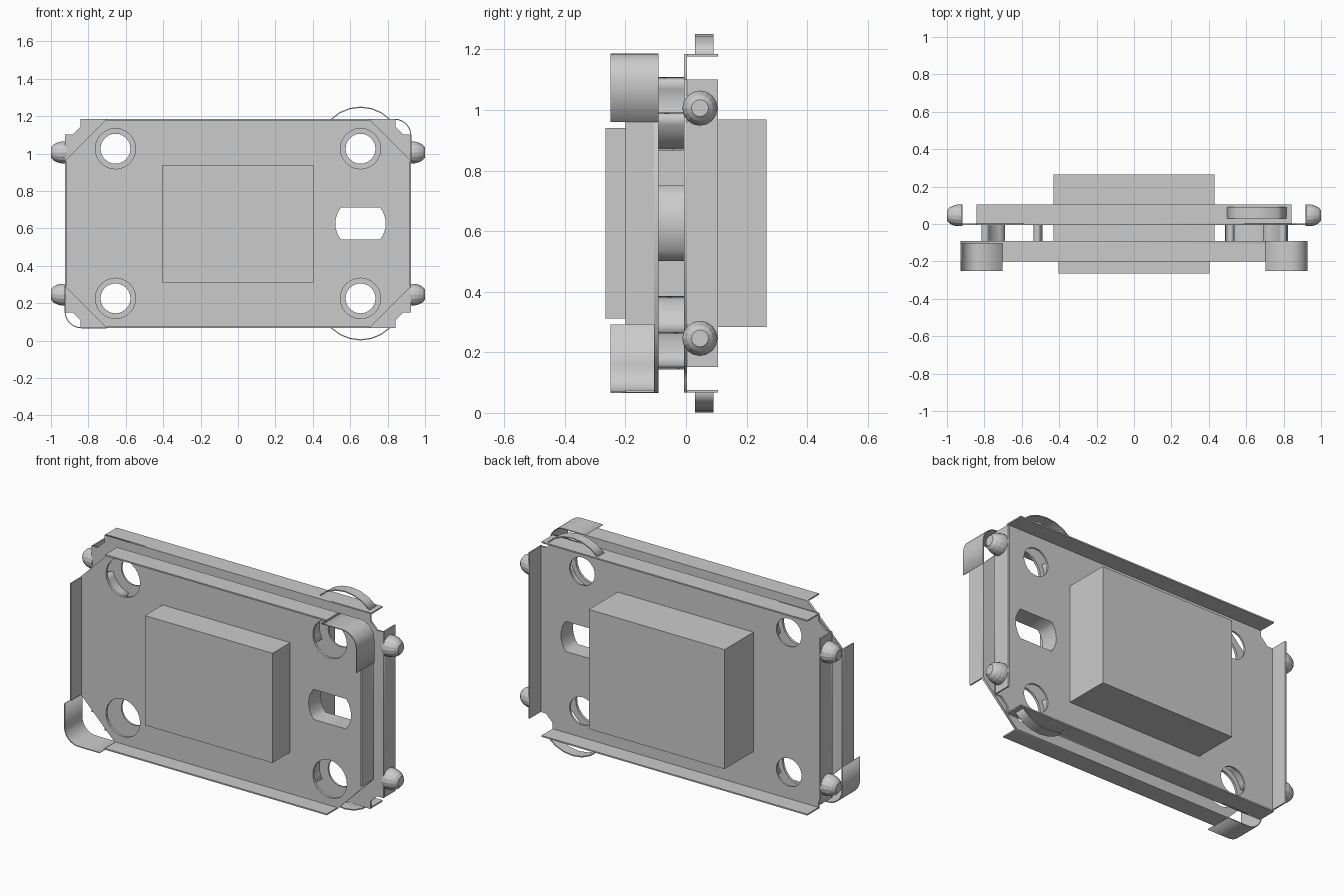
import bpy, bmesh
from math import sin, cos, radians, pi, acos, asin

if "Cube" in bpy.data.objects:
    bpy.data.objects.remove(bpy.data.objects["Cube"])

ZC = 0.626          # height of the centre line
HX, HZ = 0.655, 0.40  # hole offsets from the centre


def arc(cx, cz, r, a0, a1, n):
    """Points on an arc, angles in degrees."""
    return [(cx + r * cos(radians(a0 + (a1 - a0) * i / n)),
             cz + r * sin(radians(a0 + (a1 - a0) * i / n))) for i in range(n + 1)]


def circle(cx, cz, r, n=24):
    return arc(cx, cz, r, 0, 360, n)[:-1]


def slot(cx, r, h, n=6):
    """Circle with flat top and bottom."""
    a = math_deg(asin(h / r))
    return arc(cx, 0, r, -a, a, n) + arc(cx, 0, r, 180 - a, 180 + a, n)


def math_deg(a):
    return a * 180 / pi


def extrude(name, loops, y0, y1):
    """Fill x-z outlines (z relative to ZC), with holes, between y0 and y1."""
    cu = bpy.data.curves.new(name, 'CURVE')
    cu.dimensions = '2D'
    cu.fill_mode = 'BOTH'
    cu.extrude = (y1 - y0) / 2
    for pts in loops:
        s = cu.splines.new('POLY')
        s.points.add(len(pts) - 1)
        for p, (x, z) in zip(s.points, pts):
            p.co = (x, z, 0, 1)
        s.use_cyclic_u = True
    ob = bpy.data.objects.new(name, cu)
    ob.rotation_euler = (pi / 2, 0, 0)
    ob.location = (0, (y0 + y1) / 2, ZC)
    bpy.context.collection.objects.link(ob)
    bpy.ops.object.select_all(action='DESELECT')
    ob.select_set(True)
    bpy.context.view_layer.objects.active = ob
    bpy.ops.object.convert(target='MESH')
    return ob


def box(name, x0, x1, y0, y1, z0, z1):
    bpy.ops.mesh.primitive_cube_add(size=1, location=((x0 + x1) / 2, (y0 + y1) / 2, ZC + (z0 + z1) / 2))
    ob = bpy.context.object
    ob.name = name
    ob.scale = (x1 - x0, y1 - y0, z1 - z0)
    return ob


def band(cx, cz, r0, r1, a0, a1, n):
    return arc(cx, cz, r1, a0, a1, n) + arc(cx, cz, r0, a1, a0, n)


def mirrored(pts, sx, sz):
    return [(x * sx, z * sz) for x, z in pts]


def four(pts):
    """Repeat a corner path in all four quadrants to make a closed outline."""
    return (pts + mirrored(pts, -1, 1)[::-1] + mirrored(pts, -1, -1) + mirrored(pts, 1, -1)[::-1])


SIGNS = [(sx, sz) for sx in (1, -1) for sz in (1, -1)]
slot_hole = slot(HX, 0.135, 0.086)

# Back plate with notched corners
extrude("back_plate",
        [four([(0.925, 0.475), (0.885, 0.475), (0.842, 0.518), (0.842, 0.559)]), slot_hole]
        + [circle(sx * HX, sz * HZ, 0.08) for sx, sz in SIGNS], -0.006, 0.004)

# Front plate with diagonal corners
extrude("front_plate",
        [four([(0.925, 0.335), (0.702, 0.559)]), slot_hole]
        + [circle(sx * HX, sz * HZ, 0.108) for sx, sz in SIGNS], -0.105, -0.091)

# Folded rims of both plates
t = 0.008
for s, v, h in ((1, "top", "right"), (-1, "bottom", "left")):
    for name, y0, y1, w, d in (("back", 0.003, 0.105, 0.842, 0.475),
                               ("front", -0.20, -0.104, 0.702, 0.335)):
        a, b = sorted((s * 0.559, s * (0.559 - t)))
        box(f"{name}_rim_{v}", -w, w, y0, y1, a, b)
        a, b = sorted((s * 0.925, s * (0.925 - t)))
        box(f"{name}_rim_{h}", a, b, y0, y1, -d, d)

# Raised blocks
box("back_block", -0.43, 0.43, -0.095, 0.265, -0.342, 0.342)
box("front_block", -0.404, 0.404, -0.265, -0.10, -0.314, 0.314)

# Sleeve around the slot between the plates
extrude("slot_sleeve", [slot(HX, 0.168, 0.125), slot_hole], -0.092, -0.005)

# Curved spacer walls near each hole
for sx, sz in SIGNS:
    for a0, a1 in ((150, 210), (-75, -15)):
        extrude("spacer_wall", [mirrored(band(HX, HZ, 0.136, 0.166, a0, a1, 5), sx, sz)],
                -0.092, -0.005)

# Bowed loops on the top and bottom rims
for s in (1, -1):
    extrude("rim_loop", [mirrored(band(HX, HZ, 0.219, 0.225, 45, 135, 6), 1, s)], 0.03, 0.09)

# Rounded corner guards on two opposite corners
outer = [(0.927, 0.335)] + arc(0.837, 0.470, 0.09, 0, 90, 8) + [(0.702, 0.56)]
inner = [(0.702, 0.555)] + arc(0.837, 0.470, 0.085, 90, 0, 8) + [(0.922, 0.335)]
for s in (1, -1):
    extrude("corner_guard", [mirrored(outer + inner, s, s)], -0.25, -0.091)

# Domed side buttons
profile = [(0, 0.917), (0.058, 0.917), (0.058, 0.945), (0.053, 0.966),
           (0.043, 0.986), (0.028, 1.0), (0, 1.0)]
for sx, sz in SIGNS:
    bm = bmesh.new()
    vs = [bm.verts.new((x * sx, r, 0)) for r, x in profile]
    es = [bm.edges.new(e) for e in zip(vs, vs[1:])]
    bmesh.ops.spin(bm, geom=vs + es, axis=(1, 0, 0), cent=(0, 0, 0), angle=2 * pi, steps=16)
    bmesh.ops.remove_doubles(bm, verts=bm.verts, dist=1e-4)
    bmesh.ops.recalc_face_normals(bm, faces=bm.faces)
    me = bpy.data.meshes.new("side_button")
    bm.to_mesh(me)
    bm.free()
    ob = bpy.data.objects.new("side_button", me)
    ob.location = (0, 0.046, ZC + sz * 0.38)
    bpy.context.collection.objects.link(ob)
